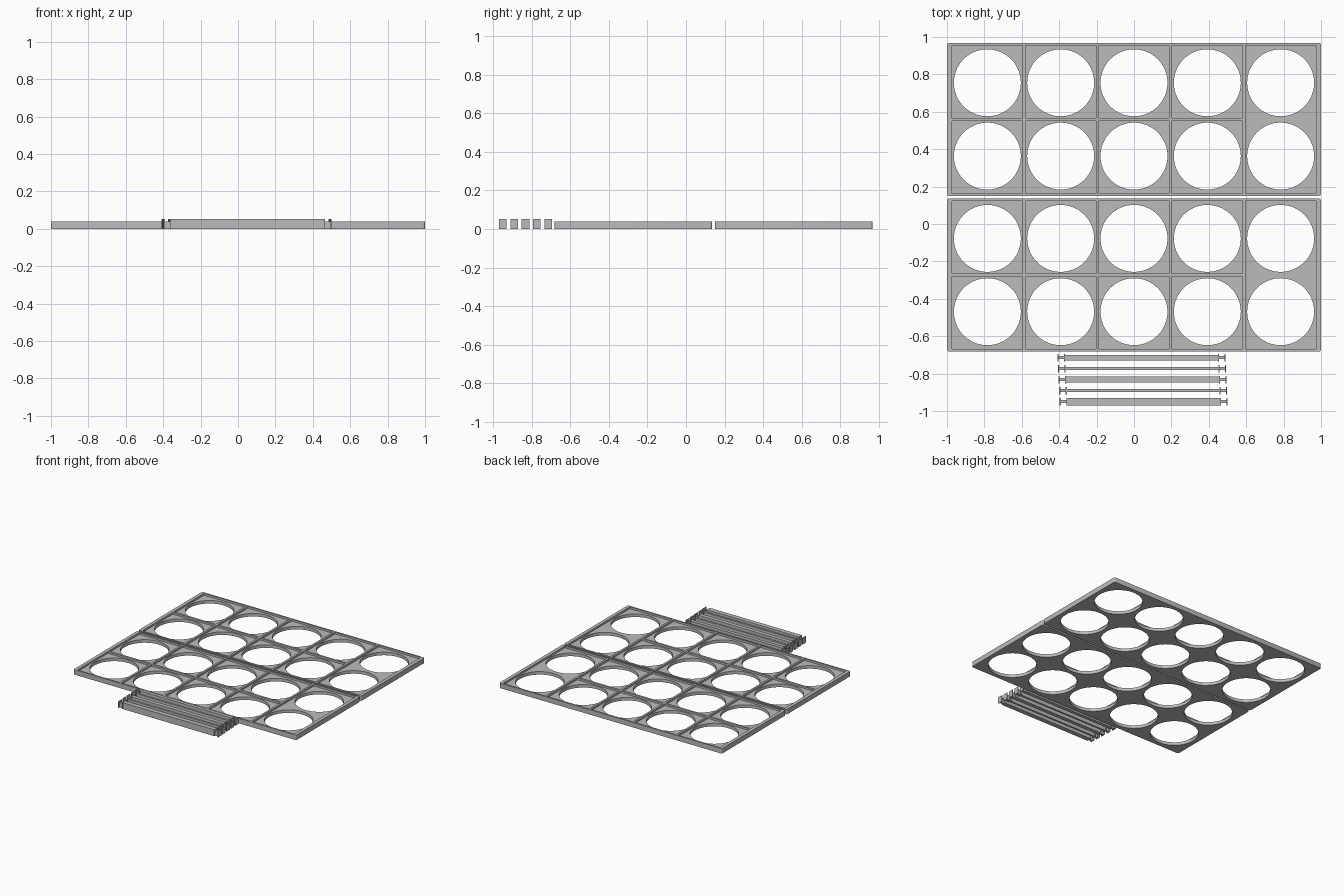
import bpy, bmesh
from mathutils import Matrix

cube = bpy.data.objects.get("Cube")
if cube:
    bpy.data.objects.remove(cube, do_unlink=True)

grey = bpy.data.materials.new("plain_grey")
grey.use_nodes = True
grey.diffuse_color = (0.5, 0.5, 0.5, 1)
grey.node_tree.nodes["Principled BSDF"].inputs["Base Color"].default_value = grey.diffuse_color

PITCH = 0.392      # spacing of the cells
WALL = 0.02        # outer rim
RIB = 0.016        # ribs between cells
HEIGHT, FLOOR = 0.04, 0.025
HOLE = 0.179
HALF_Y = PITCH + 0.017


def add_box(bm, x0, x1, y0, y1, z0, z1):
    size = Matrix.Diagonal((x1 - x0, y1 - y0, z1 - z0, 1))
    place = Matrix.Translation(((x0 + x1) / 2, (y0 + y1) / 2, (z0 + z1) / 2))
    return bmesh.ops.create_cube(bm, size=1, matrix=place @ size)["verts"]


def make_object(name, bm):
    mesh = bpy.data.meshes.new(name)
    bm.to_mesh(mesh)
    bm.free()
    mesh.materials.append(grey)
    obj = bpy.data.objects.new(name, mesh)
    bpy.context.collection.objects.link(obj)
    return obj


def cut(target, bm):
    """Subtract a mesh from the target and discard the cutter."""
    cutter = make_object("cutter", bm)
    cutter.hide_render = True
    mod = target.modifiers.new("cut", "BOOLEAN")
    mod.operation, mod.solver, mod.object = "DIFFERENCE", "EXACT", cutter
    bpy.context.view_layer.objects.active = target
    bpy.ops.object.modifier_apply(modifier=mod.name)
    bpy.data.objects.remove(cutter, do_unlink=True)


def smooth(obj):
    bpy.ops.object.select_all(action="DESELECT")
    obj.select_set(True)
    bpy.context.view_layer.objects.active = obj
    bpy.ops.object.shade_smooth_by_angle()


def make_tray(name, cy):
    # Block with rounded upright corners
    bm = bmesh.new()
    add_box(bm, -1, 1, cy - HALF_Y, cy + HALF_Y, 0, HEIGHT)
    upright = [e for e in bm.edges if abs(e.verts[0].co.z - e.verts[1].co.z) > 0.01]
    bmesh.ops.bevel(bm, geom=upright, offset=0.012, segments=4, affect="EDGES", profile=0.5)
    tray = make_object(name, bm)

    # Recessed cells, the last column is one long cell
    bm = bmesh.new()
    reach_x, reach_y = 1 - WALL, HALF_Y - WALL * 0.7
    for col in range(-2, 3):
        x0 = max((col - 0.5) * PITCH + RIB / 2, -reach_x)
        x1 = min((col + 0.5) * PITCH - RIB / 2, reach_x)
        if col == 2:
            rows = [(-reach_y, reach_y)]
        else:
            rows = [(-reach_y, -RIB / 2), (RIB / 2, reach_y)]
        for y0, y1 in rows:
            add_box(bm, x0, x1, cy + y0, cy + y1, FLOOR, HEIGHT * 2)
    cut(tray, bm)

    # Round holes
    bm = bmesh.new()
    for col in range(-2, 3):
        for row in (-0.5, 0.5):
            bmesh.ops.create_cone(
                bm, cap_ends=True, segments=64, radius1=HOLE, radius2=HOLE, depth=0.3,
                matrix=Matrix.Translation((col * PITCH, cy + row * PITCH, 0)))
    cut(tray, bm)
    smooth(tray)


def make_bar(name, cx, cy, width):
    # Upright bar with a neck, collar and end flange at both ends
    bm = bmesh.new()
    top = 0.052
    add_box(bm, cx - 0.413, cx + 0.413, cy - width / 2, cy + width / 2, 0, top)
    for side in (-1, 1):
        for inner, outer, w, h in ((0.408, 0.414, 0.04, top),
                                   (0.41, 0.445, 0.016, HEIGHT),
                                   (0.443, 0.449, 0.04, top)):
            a, b = sorted((cx + side * inner, cx + side * outer))
            add_box(bm, a, b, cy - w / 2, cy + w / 2, 0, h)
    make_object(name, bm)


make_tray("back_tray", 0.559)
make_tray("front_tray", -0.273)

# Row of loose bars in front of the trays
for i, width in enumerate((0.028, 0.016, 0.032, 0.016, 0.038)):
    make_bar(f"divider_bar_{i + 1}", 0.04 + i * 0.003, -0.715 - i * 0.0588, width)
